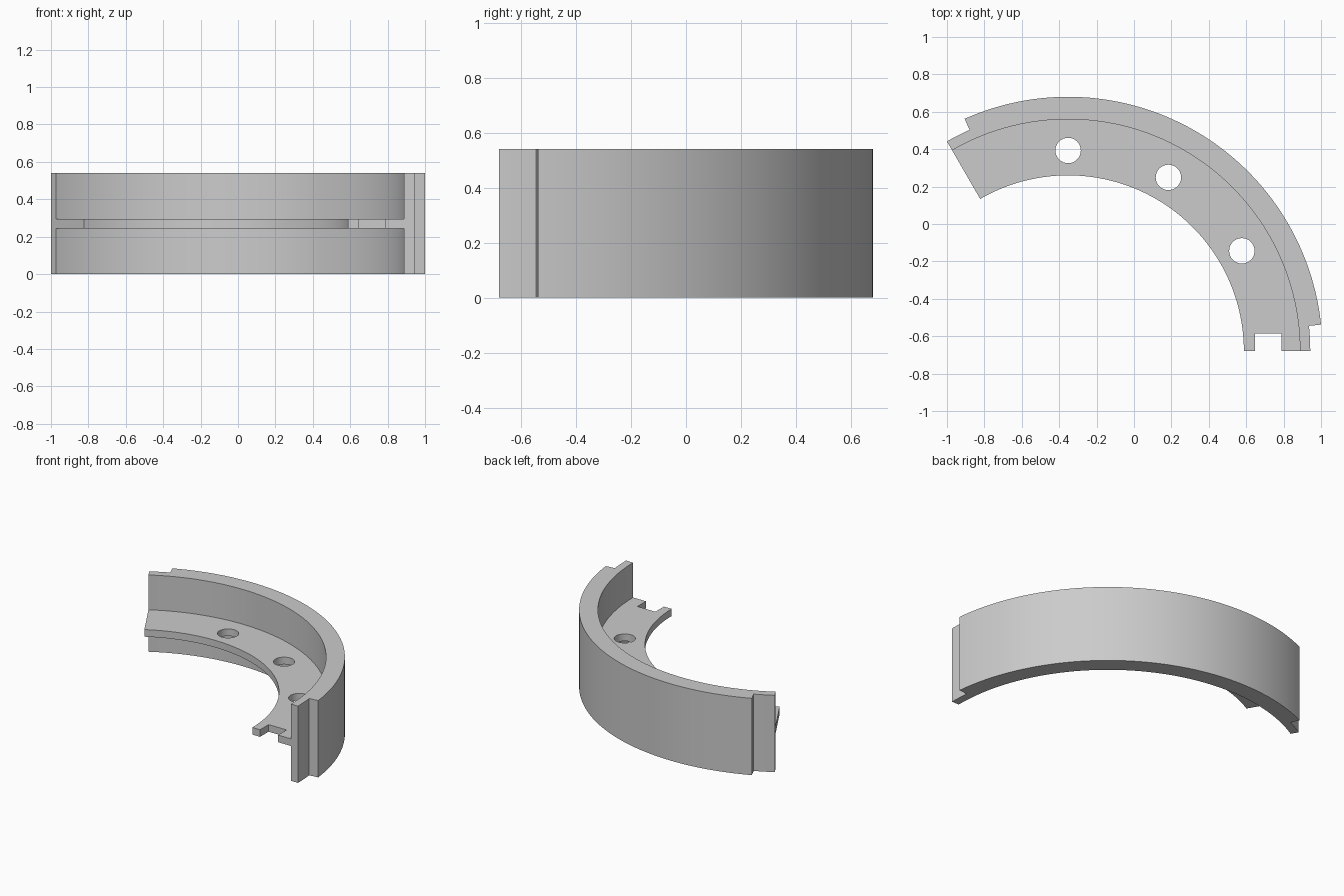
import bpy, bmesh
from math import cos, sin, radians, pi
from mathutils import Vector

cube = bpy.data.objects.get("Cube")
if cube:
    bpy.data.objects.remove(cube, do_unlink=True)

CENTRE = Vector((-0.3525, -0.68))   # centre of the arcs
R_WEB, R_RIM, R_STEP, R_OUT = 0.94, 1.24, 1.295, 1.36
SWEEP, STEP_ANGLE = 120, 6
HEIGHT, WEB_LOW, WEB_HIGH = 0.54, 0.245, 0.295

steel = bpy.data.materials.new("grey_metal")
steel.use_nodes = True
colour = (0.6, 0.6, 0.6, 1)
steel.diffuse_color = colour
steel.node_tree.nodes["Principled BSDF"].inputs["Base Color"].default_value = colour


def polar(r, deg):
    return CENTRE + Vector((cos(radians(deg)), sin(radians(deg)))) * r


def arc(r, start, end, steps=60):
    return [polar(r, start + (end - start) * i / steps) for i in range(steps + 1)]


def plate(name, loops, low, high):
    """Extrude an outline, with optional holes, between two heights."""
    bm = bmesh.new()
    edges = []
    for loop in loops:
        verts = [bm.verts.new((p.x, p.y, low)) for p in loop]
        edges += [bm.edges.new((a, b)) for a, b in zip(verts, verts[1:] + verts[:1])]
    bmesh.ops.triangle_fill(bm, edges=edges, use_beauty=True, normal=(0, 0, 1))
    new = bmesh.ops.extrude_face_region(bm, geom=bm.faces[:], use_keep_orig=True)["geom"]
    bmesh.ops.translate(bm, vec=(0, 0, high - low),
                        verts=[g for g in new if isinstance(g, bmesh.types.BMVert)])
    bmesh.ops.recalc_face_normals(bm, faces=bm.faces[:])
    mesh = bpy.data.meshes.new(name)
    bm.to_mesh(mesh)
    bm.free()
    mesh.materials.append(steel)
    obj = bpy.data.objects.new(name, mesh)
    bpy.context.collection.objects.link(obj)
    bpy.ops.object.select_all(action="DESELECT")
    obj.select_set(True)
    bpy.context.view_layer.objects.active = obj
    bpy.ops.object.shade_smooth_by_angle(angle=radians(30))
    return obj


# Curved rim with a thicker outer lining that stops short of both ends
rim = (arc(R_RIM, SWEEP, 0)
       + arc(R_STEP, 0, STEP_ANGLE, 4)
       + arc(R_OUT, STEP_ANGLE, SWEEP - STEP_ANGLE)
       + arc(R_STEP, SWEEP - STEP_ANGLE, SWEEP, 4))
plate("curved_rim", [rim], 0, HEIGHT)

# Web with a square notch at one end and three round holes
notch = [CENTRE + Vector(p) for p in ((1.0, 0), (1.0, 0.095), (1.14, 0.095), (1.14, 0))]
web = arc(R_WEB, SWEEP, 0) + notch + arc(R_RIM, 0, SWEEP)
holes = [[polar(1.073, deg) + Vector((cos(a), sin(a))) * 0.068
          for a in (2 * pi * i / 32 for i in range(32))]
         for deg in (30, 60, 90)]
plate("web", [web] + holes, WEB_LOW, WEB_HIGH)
